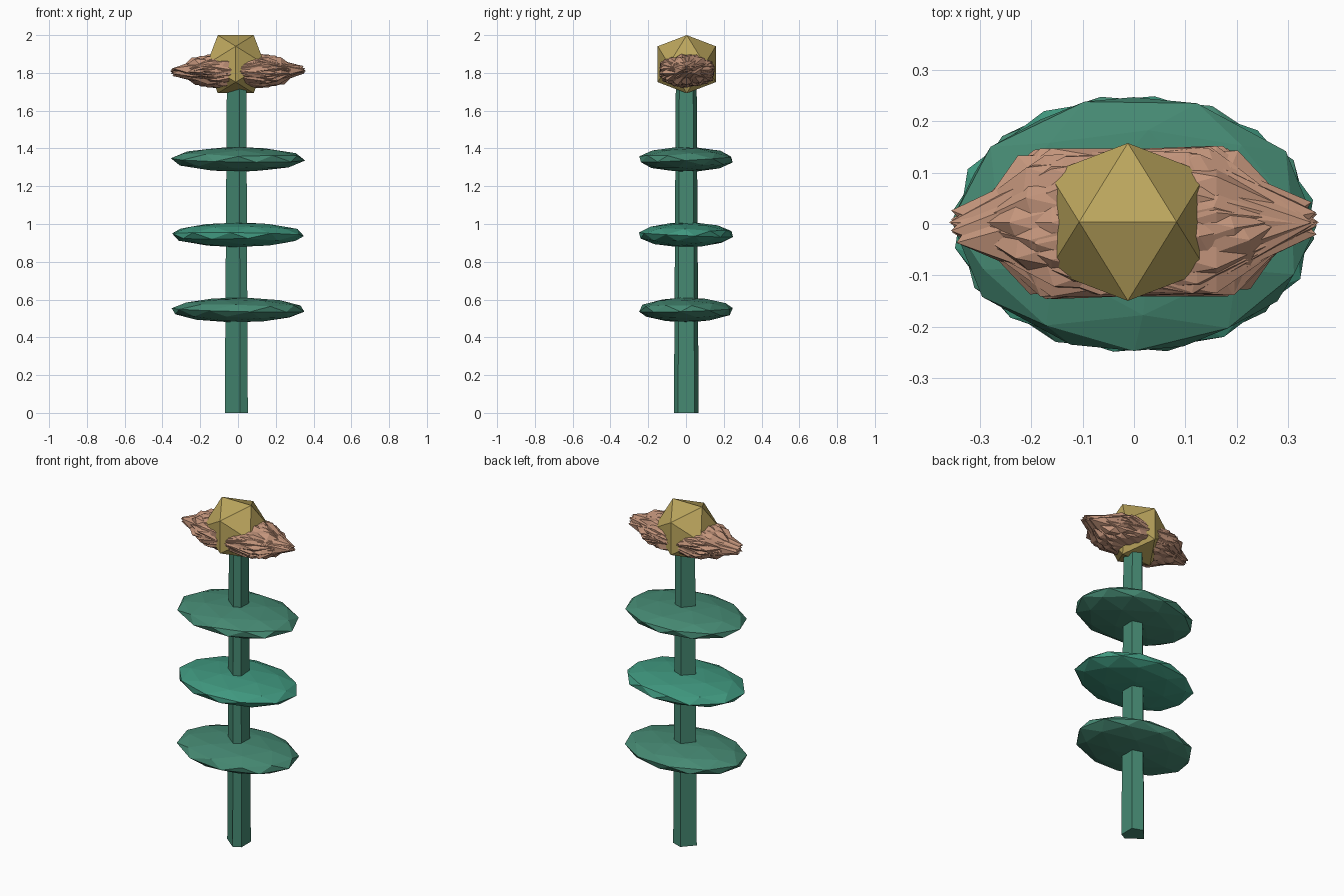
import bpy, bmesh, math, random
from mathutils import Matrix, Vector, Euler

if "Cube" in bpy.data.objects:
    bpy.data.objects.remove(bpy.data.objects["Cube"])

random.seed(4)


def material(name, color):
    m = bpy.data.materials.new(name)
    m.diffuse_color = (*color, 1)
    m.use_nodes = True
    m.node_tree.nodes["Principled BSDF"].inputs["Base Color"].default_value = m.diffuse_color
    return m


def finish(bm, name, mat):
    bmesh.ops.recalc_face_normals(bm, faces=bm.faces[:])
    me = bpy.data.meshes.new(name)
    bm.to_mesh(me)
    bm.free()
    ob = bpy.data.objects.new(name, me)
    bpy.context.collection.objects.link(ob)
    me.materials.append(mat)
    return ob


def add_ball(bm, center, radii, rot, subdiv=1):
    # The ball is turned first and then squashed, so it always fits its ellipsoid
    mtx = (Matrix.Translation(center) @ Matrix.Diagonal((*radii, 1)) @ rot.to_matrix().to_4x4())
    bmesh.ops.create_icosphere(bm, subdivisions=subdiv, radius=1, matrix=mtx)


green = material("stem_green", (0.06, 0.25, 0.17))
bright = material("leaf_green", (0.05, 0.31, 0.21))
brown = material("petal_brown", (0.55, 0.30, 0.20))
gold = material("core_gold", (0.50, 0.38, 0.11))

# Five-sided, slightly tapered stem
section = [(-0.07, 0.0), (0.01, -0.064), (0.052, -0.042), (0.052, 0.045), (-0.01, 0.067)]
bm = bmesh.new()
low, high = [[bm.verts.new((x * s, y * s, z)) for x, y in section]
             for z, s in ((0, 1), (1.78, 0.84))]
for i in range(5):
    j = (i + 1) % 5
    bm.faces.new((low[i], low[j], high[j], high[i]))
bm.faces.new(low[::-1])
bm.faces.new(high)
finish(bm, "stem", green)

# Three flat faceted leaf discs, each turned differently
for i, (z, tilt, mat) in enumerate([(0.545, (0.15, 0.1, 0.2), green),
                                    (0.943, (-0.12, 0.15, 0.5), bright),
                                    (1.342, (0.2, -0.12, 0.9), green)]):
    bm = bmesh.new()
    add_ball(bm, (0, 0, z), (0.357, 0.255, 0.066), Euler(tilt), 2)
    finish(bm, f"leaf_disc_{i + 1}", mat)

# Spiky blossom: overlapping low-poly balls in one long ellipsoid
bm = bmesh.new()
center, radii = (0, 0.003, 1.81), (0.36, 0.17, 0.098)
for k in range(4):
    add_ball(bm, center, radii, Euler((k * math.radians(18), math.radians(90), 0), 'YXZ')
             if k == 0 else Euler([random.uniform(0, math.tau) for _ in range(3)]))
for k in range(5):
    spin = Matrix.Rotation(math.radians(k * 14.4), 3, 'X') @ Matrix.Rotation(math.radians(90 + 8 * (k - 2)), 3, 'Y')
    add_ball(bm, center, radii, spin.to_euler())
finish(bm, "blossom", brown)

# Gold core: icosahedron with one edge on top
phi = (1 + math.sqrt(5)) / 2
bm = bmesh.new()
c, a = Vector((-0.012, 0.004, 1.846)), 0.095
for s in (-1, 1):
    for t in (-phi, phi):
        for p in ((s, 0, t), (0, t, s), (t, s, 0)):
            bm.verts.new(c + a * Vector(p))
bmesh.ops.convex_hull(bm, input=bm.verts[:])
finish(bm, "flower_core", gold)
